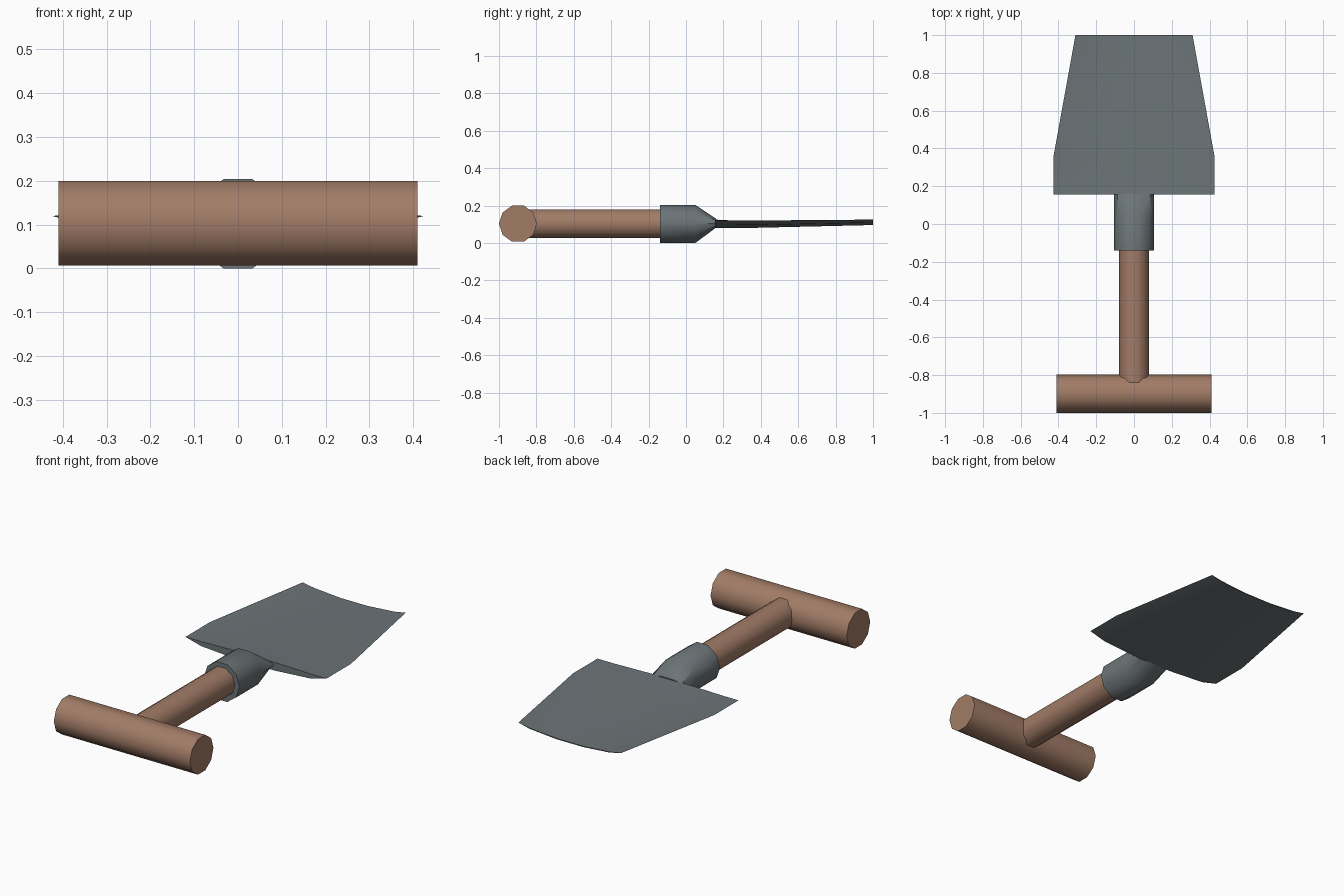
import bpy
from math import sin, cos, tau, radians

if "Cube" in bpy.data.objects:
    bpy.data.objects.remove(bpy.data.objects["Cube"])

SIDES = 10


def material(name, color):
    m = bpy.data.materials.new(name)
    m.diffuse_color = (*color, 1)
    m.use_nodes = True
    m.node_tree.nodes["Principled BSDF"].inputs["Base Color"].default_value = m.diffuse_color
    return m


wood = material("wood", (0.36, 0.20, 0.135))
metal = material("grey_metal", (0.15, 0.175, 0.185))


def loft(name, rings, mat):
    """Skin a list of equal-length rings and cap both ends."""
    n = len(rings[0])
    verts = [v for ring in rings for v in ring]
    faces = [tuple(range(n)), tuple(range(len(verts) - 1, len(verts) - n - 1, -1))]
    for r in range(len(rings) - 1):
        for i in range(n):
            j = (i + 1) % n
            faces.append((r * n + j, r * n + i, (r + 1) * n + i, (r + 1) * n + j))
    mesh = bpy.data.meshes.new(name)
    mesh.from_pydata(verts, [], faces)
    mesh.materials.append(mat)
    obj = bpy.data.objects.new(name, mesh)
    bpy.context.collection.objects.link(obj)
    # consistent outward normals, smooth with sharp edges kept
    bpy.context.view_layer.objects.active = obj
    bpy.ops.object.select_all(action='DESELECT')
    obj.select_set(True)
    bpy.ops.object.mode_set(mode='EDIT')
    bpy.ops.mesh.select_all(action='SELECT')
    bpy.ops.mesh.normals_make_consistent(inside=False)
    bpy.ops.object.mode_set(mode='OBJECT')
    bpy.ops.object.shade_smooth_by_angle(angle=radians(40))
    return obj


def circle(radius, flatten=1.0):
    return [(radius * cos(tau * i / SIDES), radius * flatten * sin(tau * i / SIDES))
            for i in range(SIDES)]


def ring_y(y, z, radius, flatten=1.0):
    return [(a, y, z + b) for a, b in circle(radius, flatten)]


# Cross grip, lying along x
loft("cross_grip",
     [[(x, -0.8985 + a, 0.1035 + b) for a, b in circle(0.1015)] for x in (-0.41, 0.41)],
     wood)

# Shaft from inside the grip into the socket
loft("shaft", [ring_y(y, 0.104, 0.08) for y in (-0.89, -0.05)], wood)

# Socket, pressed flat where it meets the blade
loft("socket",
     [ring_y(-0.14, 0.102, 0.107), ring_y(0.05, 0.102, 0.107),
      ring_y(0.16, 0.106, 0.107, 0.24)],
     metal)


# Blade: thick and flat-topped at the rear, thin and dished at the tip
def blade_ring(y, half, tip_z, top, bottom):
    fractions = (0.78, 0.26)
    right_top = [(half * f, y, z) for f, z in zip(fractions, top)]
    right_bottom = [(half * f, y, z) for f, z in zip(fractions, bottom)]
    mirror = lambda pts: [(-x, yy, z) for x, yy, z in pts]
    return ([(half, y, tip_z)] + right_top + mirror(right_top)[::-1]
            + [(-half, y, tip_z)] + mirror(right_bottom) + right_bottom[::-1])


loft("blade",
     [blade_ring(0.155, 0.425, 0.12, (0.12, 0.125), (0.095, 0.080)),
      blade_ring(0.365, 0.425, 0.12, (0.114, 0.113), (0.096, 0.081)),
      blade_ring(1.0, 0.31, 0.125, (0.113, 0.101), (0.109, 0.096))],
     metal)
